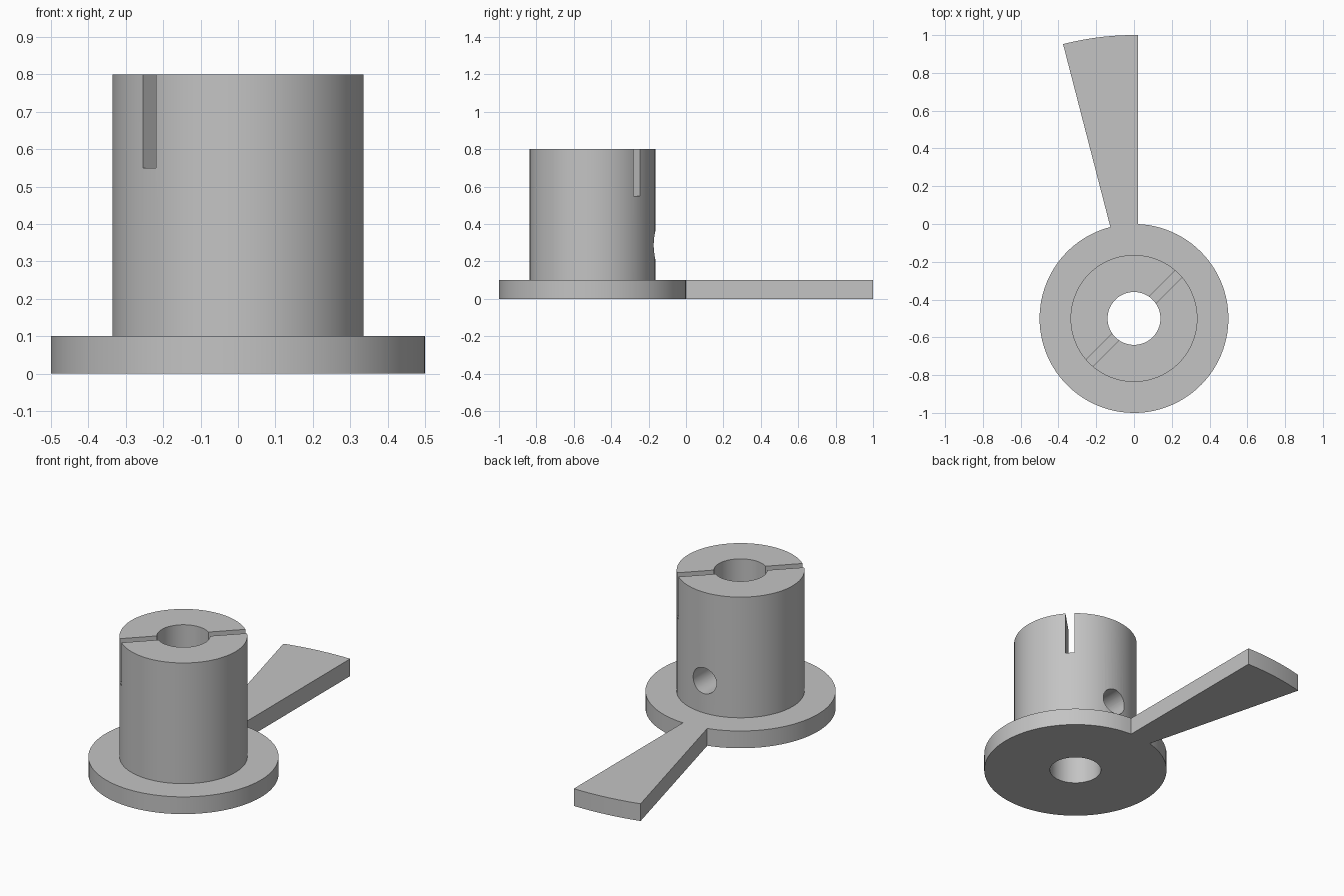
import bpy
import bmesh
from math import acos, cos, pi, radians, sin
from mathutils import Matrix, Vector

default_cube = bpy.data.objects.get("Cube")
if default_cube:
    bpy.data.objects.remove(default_cube, do_unlink=True)

AXIS = Vector((0, -0.5, 0))      # centre line of the hub
FLANGE_R, TIP_R, HUB_R, BORE_R = 0.5, 1.5, 0.336, 0.14
PLATE_H, TOP = 0.1, 0.8
BLADE_X = 0.02                   # straight edge of the blade
BLADE_ANGLE = radians(104.5)     # radial edge of the blade

grey = bpy.data.materials.new("light grey")
grey.use_nodes = True
colour = (0.55, 0.55, 0.55, 1)
grey.diffuse_color = colour
grey.node_tree.nodes["Principled BSDF"].inputs["Base Color"].default_value = colour


def finish(name, bm):
    bmesh.ops.recalc_face_normals(bm, faces=bm.faces)
    mesh = bpy.data.meshes.new(name)
    bm.to_mesh(mesh)
    bm.free()
    mesh.materials.append(grey)
    obj = bpy.data.objects.new(name, mesh)
    bpy.context.collection.objects.link(obj)
    return obj


def cylinder(name, radius, z0, z1, segments=96):
    bm = bmesh.new()
    place = Matrix.Translation(AXIS + Vector((0, 0, (z0 + z1) / 2)))
    bmesh.ops.create_cone(bm, cap_ends=True, segments=segments, radius1=radius,
                          radius2=radius, depth=z1 - z0, matrix=place)
    return finish(name, bm)


def combine(target, tool, operation):
    mod = target.modifiers.new(operation, "BOOLEAN")
    mod.operation, mod.object, mod.solver = operation, tool, "EXACT"
    bpy.context.view_layer.objects.active = target
    bpy.ops.object.modifier_apply(modifier=mod.name)
    bpy.data.objects.remove(tool, do_unlink=True)


def arc(radius, start, end, steps):
    angles = [start + (end - start) * i / steps for i in range(steps + 1)]
    return [AXIS + Vector((radius * cos(a), radius * sin(a), 0)) for a in angles]


# Base plate: round flange and flared blade in one extruded outline
outline = arc(FLANGE_R, BLADE_ANGLE, 2 * pi + acos(BLADE_X / FLANGE_R), 96)
outline += arc(TIP_R, acos(BLADE_X / TIP_R), BLADE_ANGLE, 12)
bm = bmesh.new()
face = bm.faces.new([bm.verts.new(p) for p in outline])
extruded = bmesh.ops.extrude_face_region(bm, geom=[face])["geom"]
bmesh.ops.translate(bm, vec=(0, 0, PLATE_H),
                    verts=[v for v in extruded if isinstance(v, bmesh.types.BMVert)])
body = finish("bladed_flange_hub", bm)

# Hub and its through bore
combine(body, cylinder("hub", HUB_R, PLATE_H / 2, TOP), "UNION")
combine(body, cylinder("bore_cutter", BORE_R, -0.1, TOP + 0.1, 64), "DIFFERENCE")

# Diagonal slot across the top of the hub
bm = bmesh.new()
bmesh.ops.create_cube(bm, size=1, matrix=Matrix.Translation(AXIS + Vector((0, 0, 0.7)))
                      @ Matrix.Rotation(pi / 4, 4, "Z")
                      @ Matrix.Diagonal((1, 0.05, 0.3, 1)))
combine(body, finish("slot_cutter", bm), "DIFFERENCE")

# Set screw hole from the blade side into the bore
bm = bmesh.new()
bmesh.ops.create_cone(bm, cap_ends=True, segments=48, radius1=0.075, radius2=0.075,
                      depth=0.5, matrix=Matrix.Translation(AXIS + Vector((0, 0.25, 0.287)))
                      @ Matrix.Rotation(pi / 2, 4, "X"))
combine(body, finish("screw_hole_cutter", bm), "DIFFERENCE")

bpy.ops.object.select_all(action="DESELECT")
body.select_set(True)
bpy.context.view_layer.objects.active = body
bpy.ops.object.shade_smooth_by_angle(angle=radians(30))
